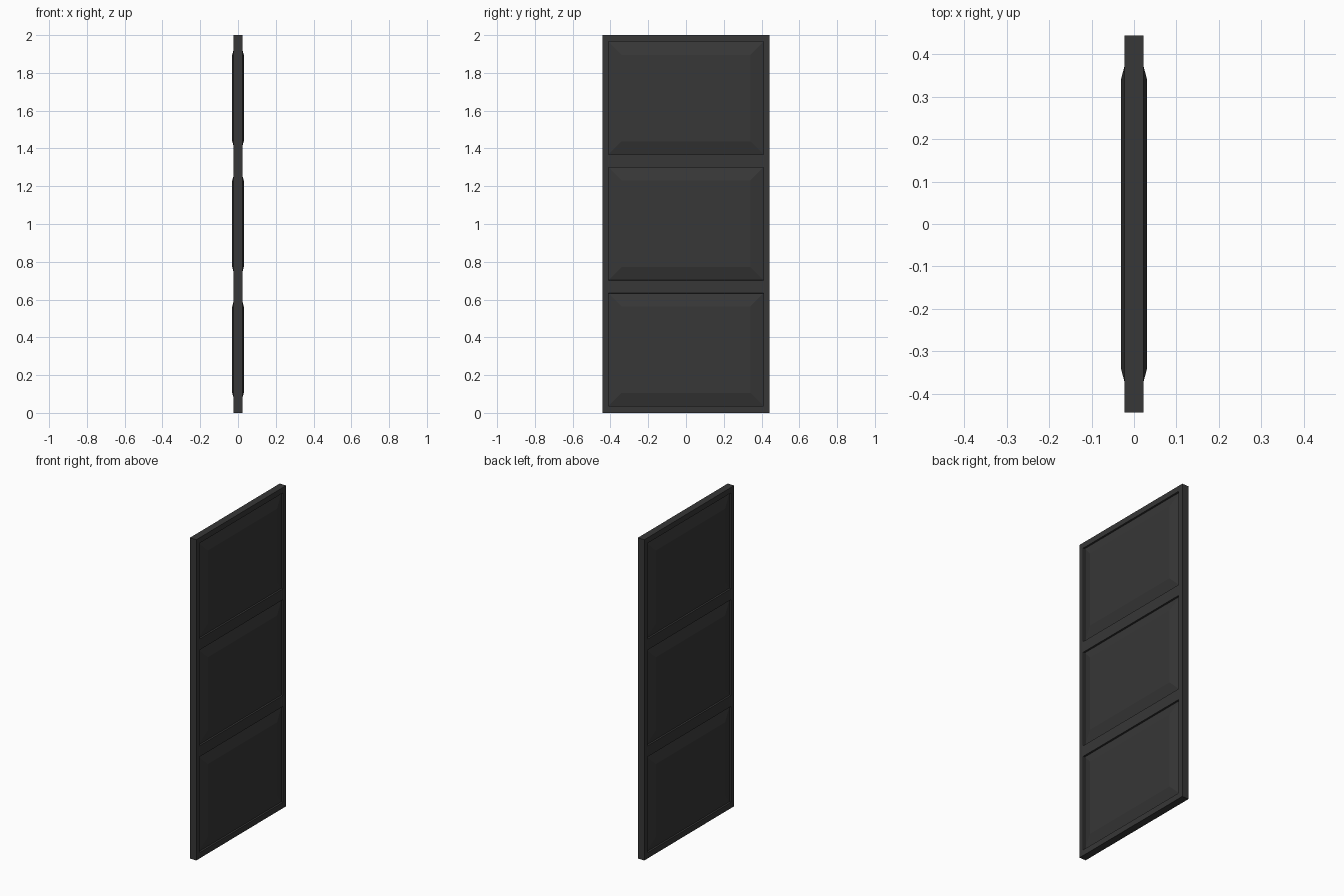
import bpy, bmesh
from mathutils import Vector, Matrix

if "Cube" in bpy.data.objects:
    bpy.data.objects.remove(bpy.data.objects["Cube"])

HALF_T, HALF_W, HEIGHT = 0.0225, 0.443, 2.0
OPEN_W = 0.411                                          # half width of panel openings
PANELS = [(0.036, 0.634), (0.702, 1.300), (1.368, 1.966)]   # bottom and top of each panel

# Door slab
bm = bmesh.new()
bmesh.ops.create_cube(bm, size=1, matrix=Matrix.Translation((0, 0, HEIGHT / 2))
                      @ Matrix.Diagonal((2 * HALF_T, 2 * HALF_W, HEIGHT, 1)))

# Cut the slab along stile and rail lines
def cut(co, no):
    bmesh.ops.bisect_plane(bm, geom=bm.verts[:] + bm.edges[:] + bm.faces[:],
                           plane_co=Vector(co), plane_no=Vector(no))

for y in (-OPEN_W, OPEN_W):
    cut((0, y, 0), (0, 1, 0))
for pair in PANELS:
    for z in pair:
        cut((0, 0, z), (0, 0, 1))

# Panel openings on both sides: sunk edge, then a sloped border to a raised field
bm.normal_update()
def is_panel(f):
    c = f.calc_center_median()
    return (abs(f.normal.x) > 0.9 and abs(c.y) < 0.1
            and any(a < c.z < b for a, b in PANELS))

fields = [f for f in bm.faces if is_panel(f)]
bmesh.ops.inset_individual(bm, faces=fields, thickness=0.001, depth=-0.0105, use_even_offset=True)
bm.normal_update()
bmesh.ops.inset_individual(bm, faces=fields, thickness=0.069, depth=0.0185, use_even_offset=True)
bm.normal_update()

mesh = bpy.data.meshes.new("panelled_door")
bm.to_mesh(mesh)
bm.free()

# Charcoal paint
mat = bpy.data.materials.new("charcoal")
mat.diffuse_color = (0.038, 0.038, 0.038, 1)
mat.use_nodes = True
mat.node_tree.nodes["Principled BSDF"].inputs["Base Color"].default_value = mat.diffuse_color
mesh.materials.append(mat)
door = bpy.data.objects.new("panelled_door", mesh)
bpy.context.collection.objects.link(door)
